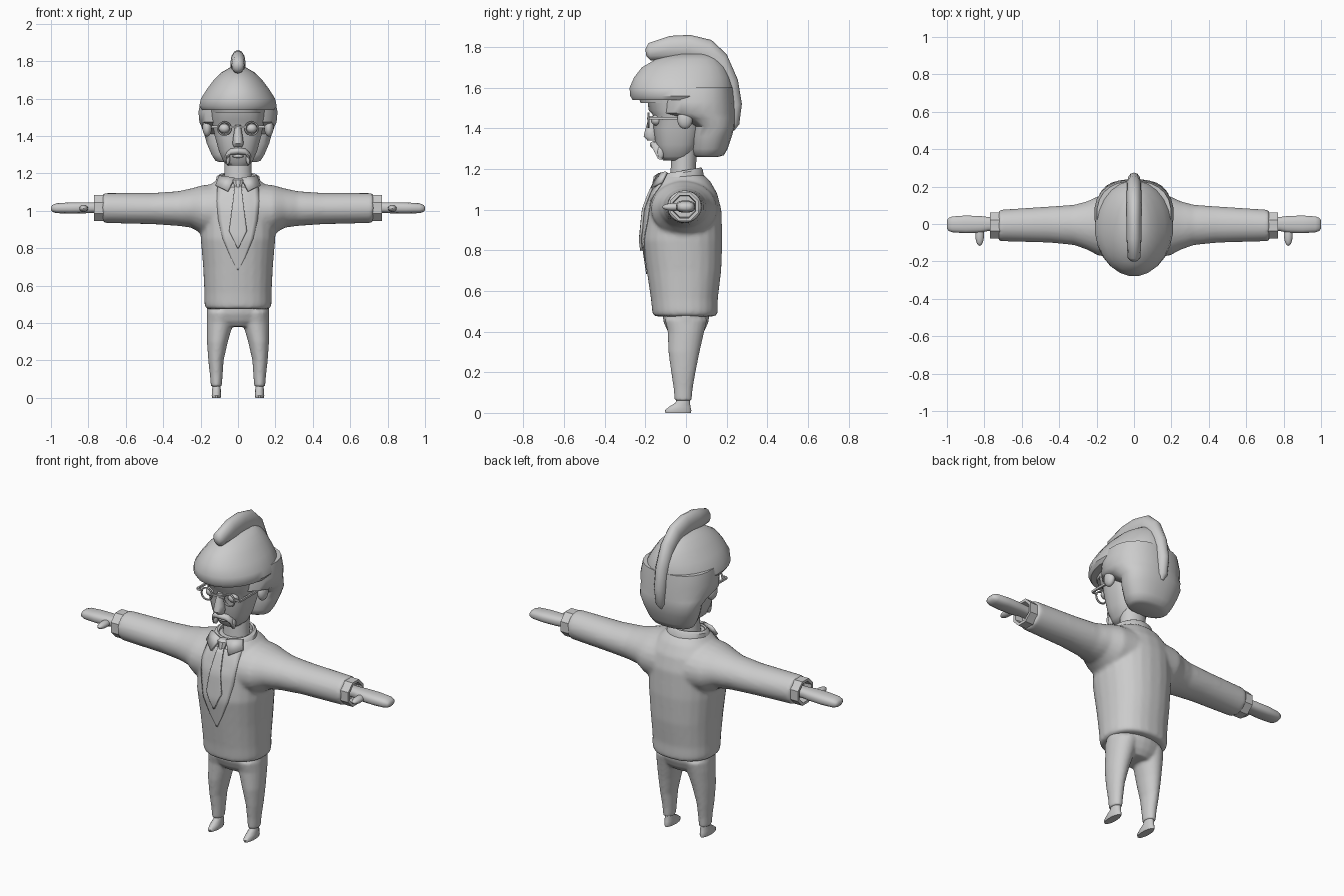
import bpy, bmesh, math
from mathutils import Matrix, Vector

if "Cube" in bpy.data.objects:
    bpy.data.objects.remove(bpy.data.objects["Cube"], do_unlink=True)

GREY = (0.6, 0.6, 0.6, 1)
mat = bpy.data.materials.new("plain grey")
mat.use_nodes = True
mat.diffuse_color = GREY
mat.node_tree.nodes["Principled BSDF"].inputs["Base Color"].default_value = GREY


def finish(name, bm, angle=45, recalc=True):
    """Turn a bmesh into a smooth shaded object."""
    if recalc:
        bmesh.ops.recalc_face_normals(bm, faces=bm.faces)
    mesh = bpy.data.meshes.new(name)
    bm.to_mesh(mesh)
    bm.free()
    mesh.materials.append(mat)
    mesh.shade_smooth()
    mesh.set_sharp_from_angle(angle=math.radians(angle))
    obj = bpy.data.objects.new(name, mesh)
    bpy.context.collection.objects.link(obj)
    return obj


def bridge(bm, rings, caps=True, closed=False):
    """Skin a list of point rings."""
    rows = [[bm.verts.new(p) for p in ring] for ring in rings]
    n = len(rows[0])
    for a, b in zip(rows, rows[1:] + (rows[:1] if closed else [])):
        for i in range(n):
            j = (i + 1) % n
            bm.faces.new((a[i], a[j], b[j], b[i]))
    if caps and not closed:
        bm.faces.new(rows[0])
        bm.faces.new(rows[-1])


def loft(bm, rings, axis="z", n=24, power=2, tilt=0, closed=False):
    """Rings are (position, centre, centre, radius, radius) along an axis."""
    result = []
    for pos, c1, c2, r1, r2 in rings:
        ring = []
        for i in range(n):
            t = math.tau * (i + 0.5) / n
            c, s = math.cos(t), math.sin(t)
            u = c1 + r1 * math.copysign(abs(c) ** (2 / power), c)
            v = c2 + r2 * math.copysign(abs(s) ** (2 / power), s)
            ring.append((u, v, pos + tilt * v) if axis == "z" else (pos, u, v))
        result.append(ring)
    bridge(bm, result, closed=closed)


def blend(obj, voxel, passes):
    """Melt overlapping volumes into one smooth skin."""
    mod = obj.modifiers.new("blend", "REMESH")
    mod.mode, mod.voxel_size, mod.use_smooth_shade = "VOXEL", voxel, True
    mod = obj.modifiers.new("soften", "SMOOTH")
    mod.factor, mod.iterations = 0.5, passes


def mirror(obj):
    obj.modifiers.new("mirror", "MIRROR")


def blob(bm, centre, size):
    m = Matrix.Translation(centre) @ Matrix.Diagonal((*size, 1))
    bmesh.ops.create_uvsphere(bm, u_segments=16, v_segments=10, radius=1, matrix=m)


def box(bm, centre, size):
    m = Matrix.Translation(centre) @ Matrix.Diagonal((*size, 1))
    bmesh.ops.create_cube(bm, size=1, matrix=m)


def panel(name, rows, target, lift, thick, cols=10, steps=5):
    """Cloth panel laid on the chest; rows are (height, half width)."""
    fine = []
    for (z0, w0), (z1, w1) in zip(rows, rows[1:]):
        fine += [(z0 + (z1 - z0) * k / steps, w0 + (w1 - w0) * k / steps) for k in range(steps)]
    fine.append(rows[-1])
    bm = bmesh.new()
    grid = [[bm.verts.new((w * (2 * c / cols - 1), -0.4, z)) for c in range(cols + 1)] for z, w in fine]
    for a, b in zip(grid, grid[1:]):
        for c in range(cols):
            bm.faces.new((a[c], b[c], b[c + 1], a[c + 1]))
    obj = finish(name, bm, recalc=False)
    wrap = obj.modifiers.new("lay on chest", "SHRINKWRAP")
    wrap.target, wrap.wrap_method, wrap.wrap_mode = target, "PROJECT", "ABOVE_SURFACE"
    wrap.use_project_y, wrap.offset = True, lift
    solid = obj.modifiers.new("thickness", "SOLIDIFY")
    solid.thickness, solid.offset = thick, 1
    return obj


# Sweater: body and both sleeves
bm = bmesh.new()
loft(bm, [(.475, 0, -.005, .172, .157), (.5, 0, -.005, .18, .162), (.56, 0, -.008, .18, .165),
          (.7, 0, -.01, .187, .184), (.85, 0, -.018, .2, .198), (1, 0, -.013, .2, .188),
          (1.08, 0, -.008, .19, .162), (1.14, 0, -.01, .145, .13), (1.17, 0, -.01, .11, .1)], power=2.3)
for s in (1, -1):
    loft(bm, [(s * .08, -.01, 1, .17, .15), (s * .19, -.01, 1.005, .16, .132), (s * .25, -.008, 1.015, .13, .105),
              (s * .32, -.005, 1.012, .108, .093), (s * .45, -.003, 1.012, .097, .084),
              (s * .725, -.008, 1.015, .084, .08)], "x")
sweater = finish("sweater", bm)
blend(sweater, .011, 5)

# Trousers
bm = bmesh.new()
loft(bm, [(.52, 0, 0, .165, .118), (.45, 0, 0, .167, .112), (.41, 0, 0, .15, .095), (.38, 0, 0, .1, .07)])
for s in (1, -1):
    loft(bm, [(.46, s * .085, 0, .08, .105), (.4, s * .096, 0, .071, .09), (.3, s * .11, -.01, .056, .077),
              (.2, s * .118, -.013, .041, .06), (.12, s * .116, -.014, .034, .047),
              (.06, s * .116, -.014, .029, .042)])
blend(finish("trousers", bm), .008, 5)

# Shoes
bm = bmesh.new()
loft(bm, [(0, .115, -.039, .023, .064), (.012, .115, -.039, .026, .067), (.03, .115, -.031, .025, .054),
          (.05, .115, -.016, .023, .036), (.08, .115, -.012, .022, .03)], n=16)
mirror(finish("shoes", bm))

# Cuffs: octagonal open bands
bm = bmesh.new()
loft(bm, [(.7, -.008, 1.015, .076, .076), (.77, -.008, 1.015, .076, .076),
          (.77, -.008, 1.015, .06, .06), (.715, -.008, 1.015, .055, .055)], "x", n=8)
mirror(finish("cuffs", bm, 30))

# Hands with thumbs
bm = bmesh.new()
loft(bm, [(.7, 0, 1.017, .035, .028), (.78, 0, 1.017, .038, .028), (.82, -.002, 1.016, .045, .03),
          (.9, -.002, 1.015, .048, .03), (.97, -.002, 1.014, .043, .027),
          (.992, -.002, 1.013, .035, .019), (1, -.002, 1.013, .022, .009)], "x", n=16, power=2.6)
mirror(finish("hands", bm, 60))
bm = bmesh.new()
blob(bm, (.825, -.06, 1.013), (.023, .057, .019))
mirror(finish("thumbs", bm))

# Shirt front, tie and knot
panel("shirt_front", [(1.125, .108), (1.05, .113), (.95, .103), (.85, .08), (.75, .037), (.685, .003)],
      sweater, .001, .005)
panel("tie", [(1.125, .017), (1.0, .032), (.89, .045), (.8, .002)], sweater, .006, .012)
bm = bmesh.new()
loft(bm, [(1.115, 0, -.155, .016, .014), (1.165, 0, -.14, .031, .02), (1.175, 0, -.13, .024, .014)], n=8)
finish("tie_knot", bm, 30)

# Collar band and pointed flaps
bm = bmesh.new()
loft(bm, [(1.145, 0, -.025, .122, .115), (1.185, 0, -.022, .115, .105), (1.195, 0, -.02, .1, .095),
          (1.19, 0, -.02, .09, .088), (1.14, 0, -.02, .09, .088)], tilt=.17, closed=True)
finish("collar", bm)
bm = bmesh.new()
flap = [(.018, -.135, 1.175), (.055, -.168, 1.105), (.118, -.12, 1.135), (.1, -.095, 1.185)]
bm.faces.new([bm.verts.new(p) for p in flap])
flaps = finish("collar_flaps", bm, recalc=False)
solid = flaps.modifiers.new("thickness", "SOLIDIFY")
solid.thickness, solid.offset = .014, 0
mirror(flaps)

# Neck and face
bm = bmesh.new()
loft(bm, [(1.13, 0, -.015, .078, .068), (1.22, 0, -.012, .072, .062), (1.36, 0, -.005, .075, .065)])
finish("neck", bm)
bm = bmesh.new()
loft(bm, [(1.243, 0, -.055, .055, .058), (1.262, 0, -.05, .078, .078), (1.32, 0, -.045, .103, .105),
          (1.4, 0, -.04, .125, .12), (1.47, 0, -.04, .138, .125), (1.49, 0, -.045, .142, .14),
          (1.58, 0, -.045, .15, .15)], power=2.5)
finish("face", bm)

# Hair: cap with overhanging fringe, then the back and sides
bm = bmesh.new()
loft(bm, [(1.54, 0, -.02, .195, .245), (1.56, 0, -.022, .209, .255), (1.6, 0, -.024, .2, .256),
          (1.65, 0, -.02, .168, .238), (1.7, 0, -.012, .13, .207), (1.74, 0, .005, .09, .155),
          (1.765, 0, .03, .045, .09)])
finish("hair_cap", bm)
bm = bmesh.new()
loft(bm, [(1.525, 0, -.04, .14, .185), (1.57, 0, -.04, .15, .2)], power=2.4)
finish("fringe", bm)
bm = bmesh.new()
loft(bm, [(1.26, 0, .105, .1, .055), (1.268, 0, .112, .122, .075), (1.3, 0, .118, .142, .088),
          (1.36, 0, .128, .168, .098), (1.41, 0, .138, .182, .102), (1.45, 0, .1, .197, .14),
          (1.475, 0, .055, .208, .185), (1.53, 0, .055, .213, .182), (1.6, 0, .055, .198, .175)], power=2.3)
finish("hair_back", bm)

# Crest: (outer y, outer z, inner y, inner z, half width)
stations = [(-.2, 1.79, -.195, 1.755, .018), (-.185, 1.82, -.175, 1.735, .034), (-.08, 1.855, -.07, 1.73, .04),
            (.02, 1.86, .02, 1.73, .04), (.125, 1.835, .09, 1.71, .04), (.2, 1.765, .14, 1.67, .04),
            (.255, 1.64, .17, 1.6, .038), (.275, 1.52, .19, 1.5, .035), (.262, 1.42, .19, 1.43, .03),
            (.238, 1.39, .2, 1.4, .014)]
bm = bmesh.new()
rings = []
for oy, oz, iy, iz, w in stations:
    outer, inner = Vector((0, oy, oz)), Vector((0, iy, iz))
    mid, half = (outer + inner) / 2, (outer - inner) / 2
    rings.append([mid + half * math.sin(t) + Vector((w * math.cos(t), 0, 0))
                  for t in (math.tau * k / 12 for k in range(12))])
bridge(bm, rings)
finish("hair_crest", bm, 60)

# Ears
bm = bmesh.new()
blob(bm, (.165, -.005, 1.445), (.025, .038, .048))
mirror(finish("ears", bm))

# Nose, moustache and mouth
bm = bmesh.new()
loft(bm, [(1.34, 0, -.165, .022, .025), (1.36, 0, -.172, .031, .038), (1.39, 0, -.17, .027, .033),
          (1.46, 0, -.16, .015, .022)], n=12)
finish("nose", bm)
bm = bmesh.new()
loft(bm, [(0, -.155, 1.32, .024, .018), (.04, -.15, 1.316, .022, .017), (.06, -.138, 1.295, .02, .02),
          (.064, -.128, 1.265, .016, .018)], "x", n=12)
blob(bm, (.056, -.125, 1.28), (.014, .018, .034))
mirror(finish("moustache", bm))
bm = bmesh.new()
blob(bm, (0, -.142, 1.292), (.03, .014, .009))
finish("mouth", bm)

# Eyes
bm = bmesh.new()
blob(bm, (.072, -.145, 1.44), (.03, .028, .026))
mirror(finish("eyes", bm))

# Glasses: round rims, bridge and side arms
bm = bmesh.new()
rims = []
for k in range(20):
    a = math.tau * k / 20
    out = Vector((math.cos(a), 0, math.sin(a)))
    rims.append([Vector((.073, -.185, 1.44)) + out * (.034 + .005 * math.cos(b)) + Vector((0, .006 * math.sin(b), 0))
                 for b in (math.tau * j / 6 for j in range(6))])
bridge(bm, rims, closed=True)
box(bm, (.02, -.188, 1.448), (.04, .01, .01))
box(bm, (.12, -.18, 1.45), (.03, .01, .012))
box(bm, (.138, -.09, 1.45), (.01, .18, .012))
mirror(finish("glasses", bm, 40))
